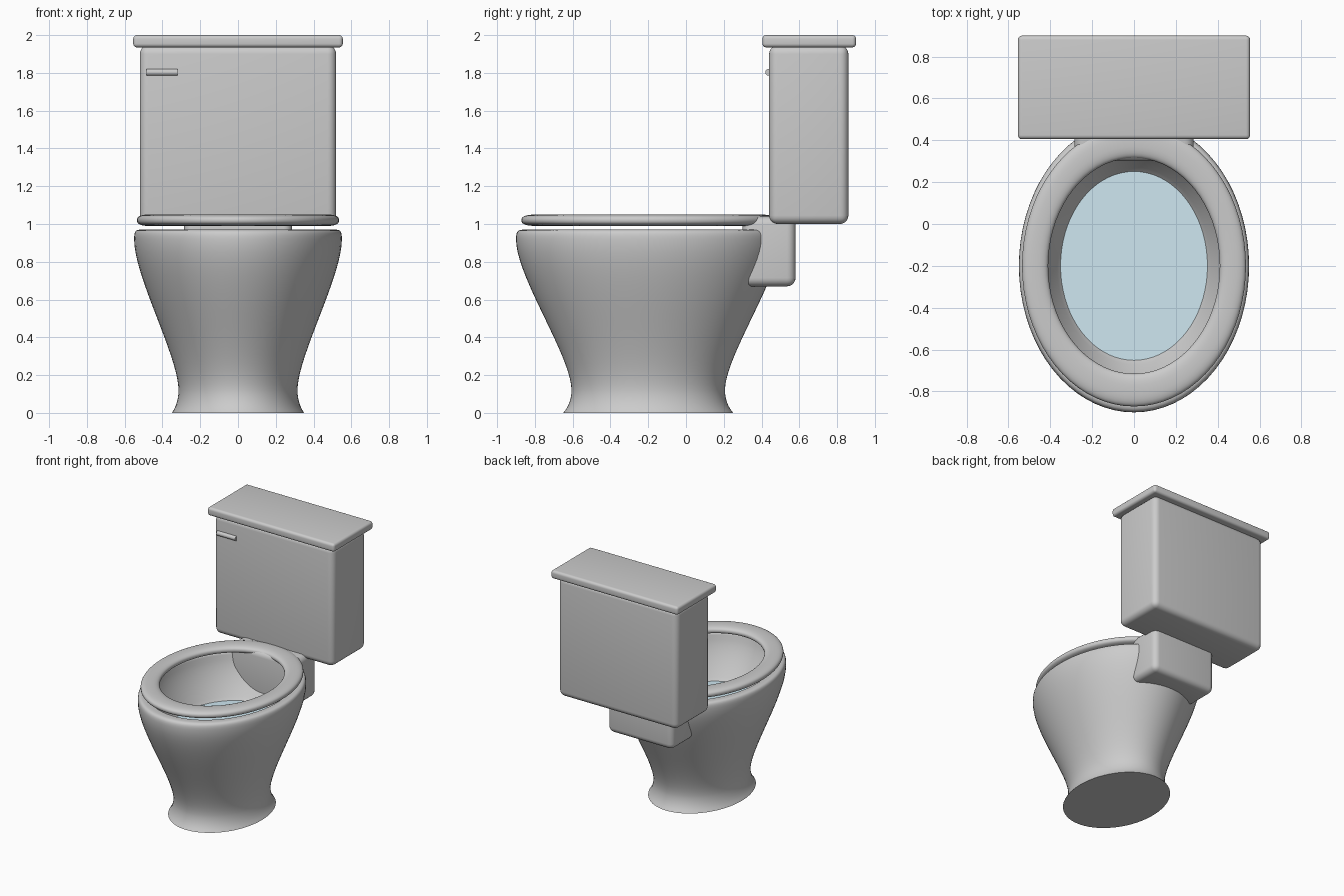
import bpy, bmesh, math
from mathutils import Vector
from mathutils.geometry import interpolate_bezier

if "Cube" in bpy.data.objects:
    bpy.data.objects.remove(bpy.data.objects["Cube"])

SEG = 72
CY = -0.2  # bowl centre in y


def finish(name, bm, angle=35):
    bmesh.ops.recalc_face_normals(bm, faces=bm.faces[:])
    me = bpy.data.meshes.new(name)
    bm.to_mesh(me)
    bm.free()
    me.shade_smooth()
    me.set_sharp_from_angle(angle=math.radians(angle))
    ob = bpy.data.objects.new(name, me)
    bpy.context.collection.objects.link(ob)
    return ob


def oval_loft(name, profile, extra, closed=False):
    """Loft oval rings from (x radius, z) points; y radius = 1.25 * rx + extra."""
    bm = bmesh.new()
    rings = []
    for rx, z in profile:
        ry = 1.25 * rx + extra
        rings.append([bm.verts.new((rx * math.cos(a), CY + ry * math.sin(a), z))
                      for a in (2 * math.pi * i / SEG for i in range(SEG))])
    pairs = list(zip(rings, rings[1:]))
    if closed:
        pairs.append((rings[-1], rings[0]))
    for a, b in pairs:
        for i in range(SEG):
            j = (i + 1) % SEG
            bm.faces.new((a[i], a[j], b[j], b[i]))
    if not closed:
        bm.faces.new(rings[0])
        if len(rings) > 1:
            bm.faces.new(rings[-1])
    return finish(name, bm)


def rounded_box(name, lo, hi, radius):
    bm = bmesh.new()
    bmesh.ops.create_cube(bm, size=1)
    for v in bm.verts:
        v.co = [(l + h) / 2 + c * (h - l) for l, h, c in zip(lo, hi, v.co)]
    bmesh.ops.bevel(bm, geom=bm.edges[:], offset=radius, segments=5,
                    profile=0.5, affect='EDGES')
    return finish(name, bm)


def curve(*pts, n=8):
    return [(p.x, p.y) for p in interpolate_bezier(*[Vector(p) for p in pts], n)]


# Bowl: flared foot, swelling body, rounded rim, hollow inside
bowl = curve((.35, 0), (.325, .035), (.315, .08), (.315, .12), n=7)
bowl += curve((.315, .12), (.315, .3), (.55, .72), (.55, .92), n=20)[1:]
bowl += curve((.55, .92), (.55, .955), (.545, .97), (.52, .97), n=7)[1:]
bowl += curve((.495, .97), (.485, .97), (.48, .965), (.478, .95), n=5)
bowl += curve((.478, .95), (.465, .85), (.40, .73), (.35, .65), n=10)[1:]
bowl += [(.28, .58), (.18, .54)]
oval_loft("bowl", bowl, 0.0125)

# Water surface
water = oval_loft("water", [(.351, .655)], 0.0125)
mat = bpy.data.materials.new("water_blue")
mat.diffuse_color = (0.62, 0.80, 0.88, 1)
mat.use_nodes = True
mat.node_tree.nodes["Principled BSDF"].inputs["Base Color"].default_value = mat.diffuse_color
water.data.materials.append(mat)

# Seat ring with soft, slightly squared section
seat = []
for k in range(28):
    a = 2 * math.pi * k / 28
    c, s = math.cos(a), math.sin(a)
    seat.append((.4725 + .0625 * math.copysign(abs(c) ** .8, c),
                 1.02 + .03 * math.copysign(abs(s) ** .8, s)))
oval_loft("seat", seat, 0.003, closed=True)

# Shelf joining bowl and tank, then tank and lid
rounded_box("tank_shelf", (-.285, .30, .67), (.285, .58, 1.04), .045)
rounded_box("tank", (-.52, .44, 1.0), (.52, .86, 1.945), .045)
rounded_box("tank_lid", (-.555, .405, 1.935), (.555, .90, 2.0), .02)

# Flush lever on the front of the tank
bm = bmesh.new()
bmesh.ops.create_cone(bm, cap_ends=True, segments=24, radius1=.018,
                      radius2=.018, depth=.165)
for v in bm.verts:
    v.co = (v.co.z - .4025, v.co.y + .438, v.co.x + 1.803)
finish("flush_lever", bm)
